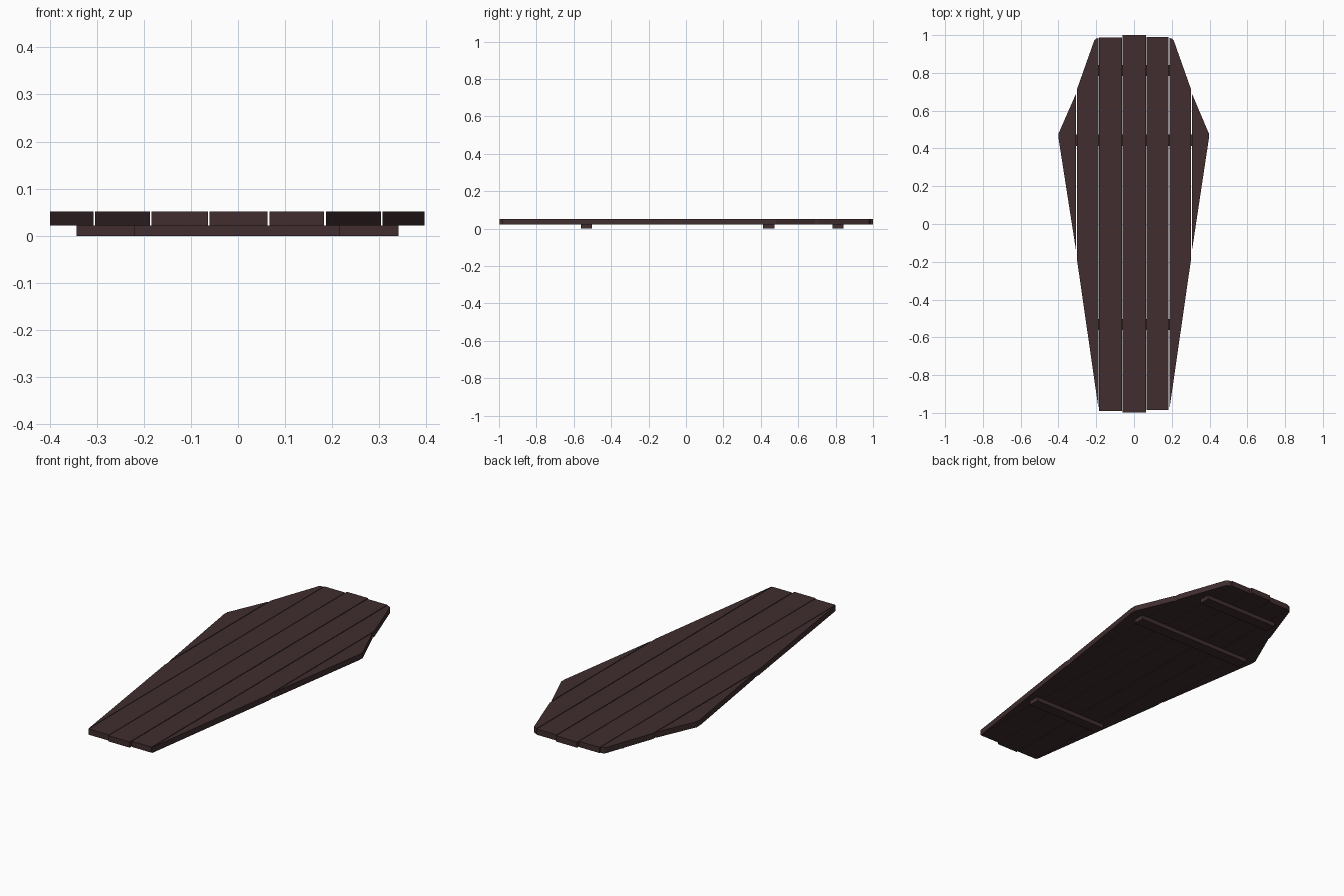
import bpy, bmesh

if "Cube" in bpy.data.objects:
    bpy.data.objects.remove(bpy.data.objects["Cube"])

wood = bpy.data.materials.new("dark_brown_wood")
wood.diffuse_color = (0.052, 0.027, 0.028, 1)
wood.use_nodes = True
wood.node_tree.nodes["Principled BSDF"].inputs["Base Color"].default_value = wood.diffuse_color


def slab(name, outline, z0, z1):
    """Extrude a flat outline (x, y points) from z0 up to z1."""
    bm = bmesh.new()
    face = bm.faces.new([bm.verts.new((x, y, z0)) for x, y in outline])
    ext = bmesh.ops.extrude_face_region(bm, geom=[face])
    for v in ext["geom"]:
        if isinstance(v, bmesh.types.BMVert):
            v.co.z = z1
    bmesh.ops.recalc_face_normals(bm, faces=bm.faces)
    mesh = bpy.data.meshes.new(name)
    bm.to_mesh(mesh)
    bm.free()
    mesh.materials.append(wood)
    obj = bpy.data.objects.new(name, mesh)
    bpy.context.collection.objects.link(obj)
    return obj


def box(name, x0, x1, y0, y1, z0, z1):
    return slab(name, [(x0, y0), (x1, y0), (x1, y1), (x0, y1)], z0, z1)


BOTTOM, TOP = 0.022, 0.052

# Straight planks in the middle
box("centre_plank", -0.061, 0.063, -0.998, 1.0, BOTTOM, TOP)
box("left_inner_plank", -0.184, -0.064, -0.99, 0.988, BOTTOM, TOP)
box("right_inner_plank", 0.067, 0.183, -0.985, 0.99, BOTTOM, TOP)

# Tapered planks and pointed shoulder planks on each side
for side, s, tip in (("left", -1, 0.399), ("right", 1, 0.396)):
    slab(side + "_tapered_plank",
         [(s * 0.187, -0.985), (s * 0.303, -0.18), (s * 0.303, 0.71),
          (s * 0.21, 0.973), (s * 0.203, 0.98), (s * 0.187, 0.985)], BOTTOM, TOP)
    slab(side + "_shoulder_plank",
         [(s * 0.307, -0.14), (s * tip, 0.45), (s * tip, 0.48),
          (s * 0.307, 0.69)], BOTTOM, TOP)

# Cross battens underneath
box("foot_batten", -0.22, 0.217, -0.562, -0.503, 0, BOTTOM)
box("shoulder_batten", -0.343, 0.341, 0.413, 0.473, 0, BOTTOM)
box("head_batten", -0.22, 0.217, 0.783, 0.843, 0, BOTTOM)
